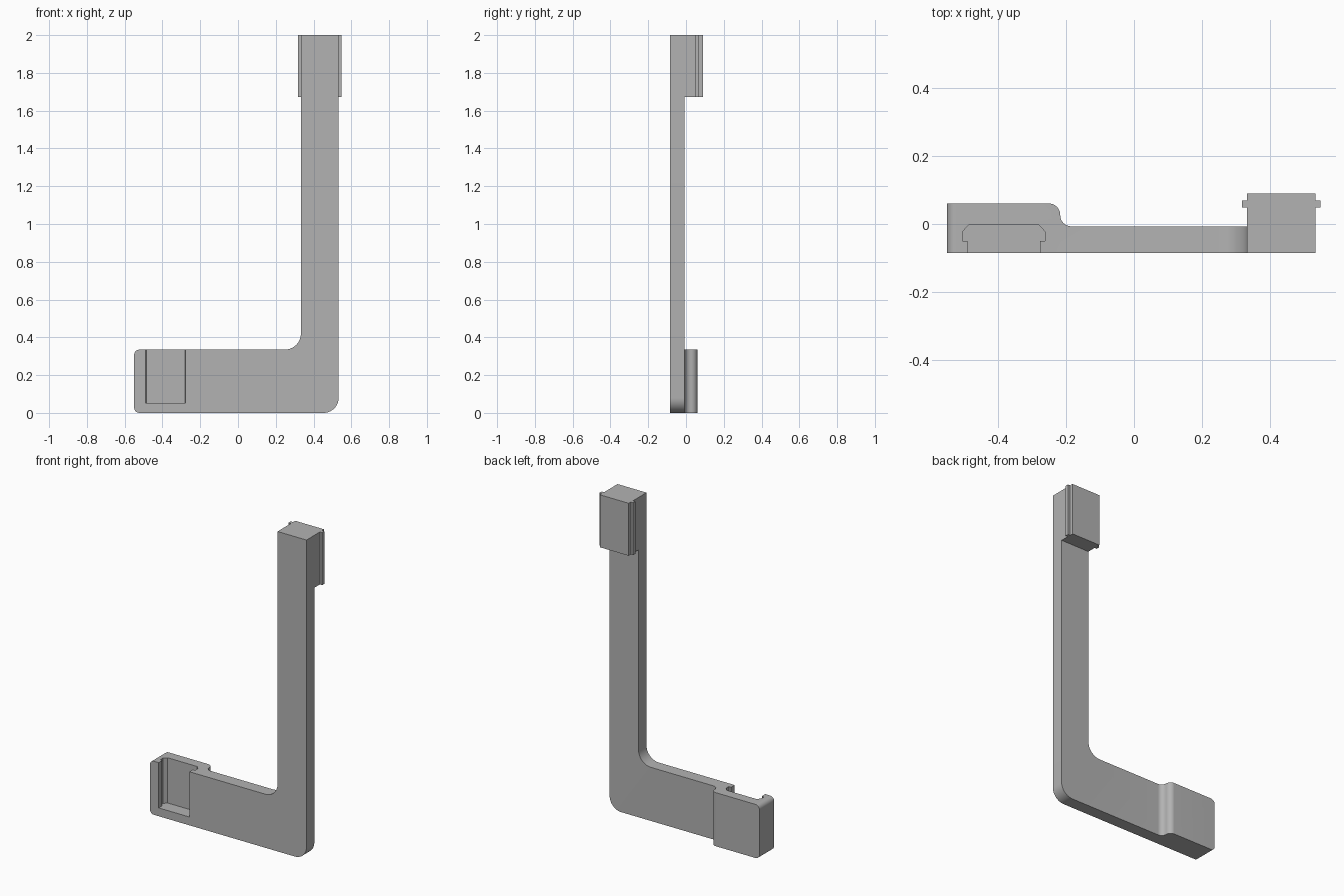
import bpy
import bmesh
import math
from mathutils import Vector

if "Cube" in bpy.data.objects:
    bpy.data.objects.remove(bpy.data.objects["Cube"])

grey = bpy.data.materials.new("plain grey")
grey.use_nodes = True
colour = (0.45, 0.45, 0.45, 1)
grey.diffuse_color = colour
grey.node_tree.nodes["Principled BSDF"].inputs["Base Color"].default_value = colour

FRONT, PLATE_BACK, THICK_BACK = -0.085, -0.007, 0.06
LEFT, INNER, OUTER = -0.55, 0.333, 0.533
FOOT_TOP, HEIGHT = 0.335, 2.0


def rounded(points, steps=10):
    """Outline from (a, b, radius) corners, each rounded by an arc."""
    out = []
    for i, (a, b, r) in enumerate(points):
        p = Vector((a, b))
        if not r:
            out.append(p)
            continue
        u = (Vector(points[i - 1][:2]) - p).normalized()
        v = (Vector(points[(i + 1) % len(points)][:2]) - p).normalized()
        centre = p + (u + v) * r          # all rounded corners are square
        for k in range(steps + 1):
            t = k / steps * math.pi / 2
            out.append(centre - v * r * math.cos(t) - u * r * math.sin(t))
    return out


def prism(name, outline, axis, low, high):
    """Extrude an outline along y (outline is x, z) or z (outline is x, y)."""
    bm = bmesh.new()
    place = (lambda p: (p.x, low, p.y)) if axis == "y" else (lambda p: (p.x, p.y, low))
    face = bm.faces.new([bm.verts.new(place(p)) for p in outline])
    grown = bmesh.ops.extrude_face_region(bm, geom=[face])["geom"]
    shift = Vector((0, high - low, 0)) if axis == "y" else Vector((0, 0, high - low))
    bmesh.ops.translate(bm, vec=shift,
                        verts=[g for g in grown if isinstance(g, bmesh.types.BMVert)])
    bmesh.ops.recalc_face_normals(bm, faces=bm.faces)
    mesh = bpy.data.meshes.new(name)
    bm.to_mesh(mesh)
    bm.free()
    mesh.materials.append(grey)
    obj = bpy.data.objects.new(name, mesh)
    bpy.context.collection.objects.link(obj)
    return obj


def select(obj):
    bpy.ops.object.select_all(action="DESELECT")
    obj.select_set(True)
    bpy.context.view_layer.objects.active = obj


def combine(obj, tool, operation):
    mod = obj.modifiers.new(operation, "BOOLEAN")
    mod.operation, mod.solver, mod.object = operation, "EXACT", tool
    select(obj)
    bpy.ops.object.modifier_apply(modifier=mod.name)
    bpy.data.objects.remove(tool)


# L-shaped bracket seen from the front
bracket = prism("l_bracket", rounded([
    (LEFT, 0, 0.028), (OUTER, 0, 0.08), (OUTER, HEIGHT, 0),
    (INNER, HEIGHT, 0), (INNER, FOOT_TOP, 0.085), (LEFT, FOOT_TOP, 0.028),
]), "y", FRONT, THICK_BACK)

# Thickness profile: thick foot end, curved step, thin plate
thickness = prism("thickness_tool", rounded([
    (LEFT - 0.1, FRONT - 0.1, 0), (OUTER + 0.1, FRONT - 0.1, 0),
    (OUTER + 0.1, PLATE_BACK, 0), (-0.217, PLATE_BACK, 0.033),
    (-0.217, THICK_BACK + 0.0001, 0.033), (LEFT - 0.1, THICK_BACK + 0.0001, 0),
]), "z", -0.1, HEIGHT + 0.1)
combine(bracket, thickness, "INTERSECT")

# Undercut socket, open at the front and at the top
half = [(0.106, FRONT - 0.1), (0.106, -0.05), (0.121, -0.05),
        (0.121, -0.022), (0.102, -0.002)]
middle = -0.383
sides = [(middle + x, y) for x, y in half] + [(middle - x, y) for x, y in reversed(half)]
socket = prism("socket_tool", [Vector(p) for p in sides], "z", 0.052, FOOT_TOP + 0.1)
combine(bracket, socket, "DIFFERENCE")

# Plug block with a rib on each side
half = [(0.1, PLATE_BACK), (0.1, 0.048), (0.116, 0.048),
        (0.116, 0.069), (0.1, 0.069), (0.1, 0.09)]
middle = (INNER + OUTER) / 2
sides = [(middle + x, y) for x, y in half] + [(middle - x, y) for x, y in reversed(half)]
plug = prism("plug_block", [Vector(p) for p in sides], "z", 1.672, HEIGHT)

for obj in (bracket, plug):
    select(obj)
    bpy.ops.object.shade_smooth_by_angle(angle=math.radians(30))
